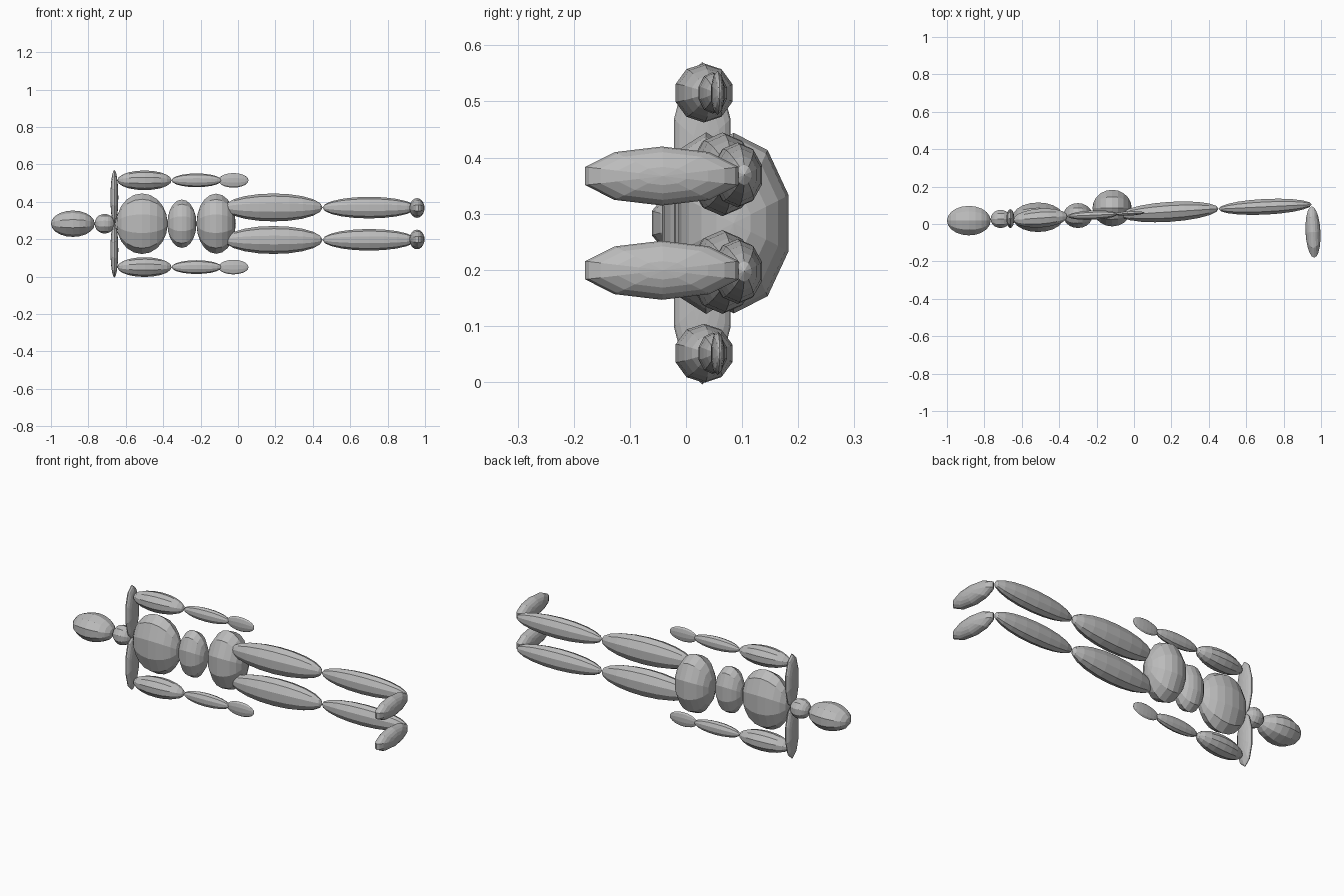
import bpy, bmesh, math
from mathutils import Matrix

if "Cube" in bpy.data.objects:
    bpy.data.objects.remove(bpy.data.objects["Cube"], do_unlink=True)

grey = bpy.data.materials.new("plain grey")
grey.use_nodes = True
grey.diffuse_color = (0.5, 0.5, 0.5, 1)
grey.node_tree.nodes["Principled BSDF"].inputs["Base Color"].default_value = (0.5, 0.5, 0.5, 1)

MID = 0.283                            # height of the symmetry plane
FLAT = math.sin(math.radians(72))      # ten-sided section is flat at top and bottom


def ellipsoid(name, centre, half, turn=0.0):
    """Low-poly ball with its poles along x, stretched and turned about z."""
    bm = bmesh.new()
    bmesh.ops.create_uvsphere(bm, u_segments=10, v_segments=10, radius=1)
    poles = Matrix.Rotation(math.pi / 2, 4, 'Y')
    start = Matrix.Rotation(math.pi / 2, 4, 'Z')   # a corner points along y
    size = Matrix.Diagonal((half[0], half[1], half[2] / FLAT, 1))
    bm.transform(size @ poles @ start)
    bmesh.ops.recalc_face_normals(bm, faces=bm.faces)
    mesh = bpy.data.meshes.new(name)
    bm.to_mesh(mesh)
    bm.free()
    mesh.materials.append(grey)
    ob = bpy.data.objects.new(name, mesh)
    ob.location = centre
    ob.rotation_euler.z = turn
    bpy.context.collection.objects.link(ob)


def limb(name, a, b, half_y, half_z, z):
    """Ellipsoid stretched between two points (x, y) at height z."""
    dx, dy = b[0] - a[0], b[1] - a[1]
    ellipsoid(name, ((a[0] + b[0]) / 2, (a[1] + b[1]) / 2, z),
              (math.hypot(dx, dy) / 2, half_y, half_z), math.atan2(dy, dx))


# Head and trunk
ellipsoid("head", (-0.883, 0.018, MID), (0.117, 0.083, 0.067))
ellipsoid("neck", (-0.713, 0.027, MID), (0.054, 0.051, 0.05))
ellipsoid("chest", (-0.513, 0.036, MID), (0.137, 0.083, 0.154))
ellipsoid("waist", (-0.3, 0.045, MID), (0.078, 0.07, 0.123))
ellipsoid("hips", (-0.117, 0.085, MID), (0.105, 0.103, 0.153))

# Paired parts
for side, s in (("upper", 1), ("lower", -1)):
    arm_z = MID + s * 0.232
    leg_z = MID + s * 0.084
    ellipsoid(side + "_shoulder", (-0.661, 0.029, MID + s * 0.14), (0.021, 0.053, 0.14))
    limb(side + "_upper_arm", (-0.645, 0.022), (-0.355, 0.042), 0.053, 0.05, arm_z)
    limb(side + "_forearm", (-0.355, 0.042), (-0.088, 0.053), 0.026, 0.035, arm_z)
    limb(side + "_hand", (-0.105, 0.053), (0.056, 0.06), 0.012, 0.037, arm_z)
    limb(side + "_thigh", (-0.072, 0.048), (0.452, 0.082), 0.056, 0.071, leg_z + s * 0.003)
    limb(side + "_shin", (0.452, 0.08), (0.95, 0.104), 0.044, 0.055, leg_z + s * 0.002)
    ellipsoid(side + "_foot", (0.957, -0.043, leg_z), (0.04, 0.144, 0.05), 0.05)
